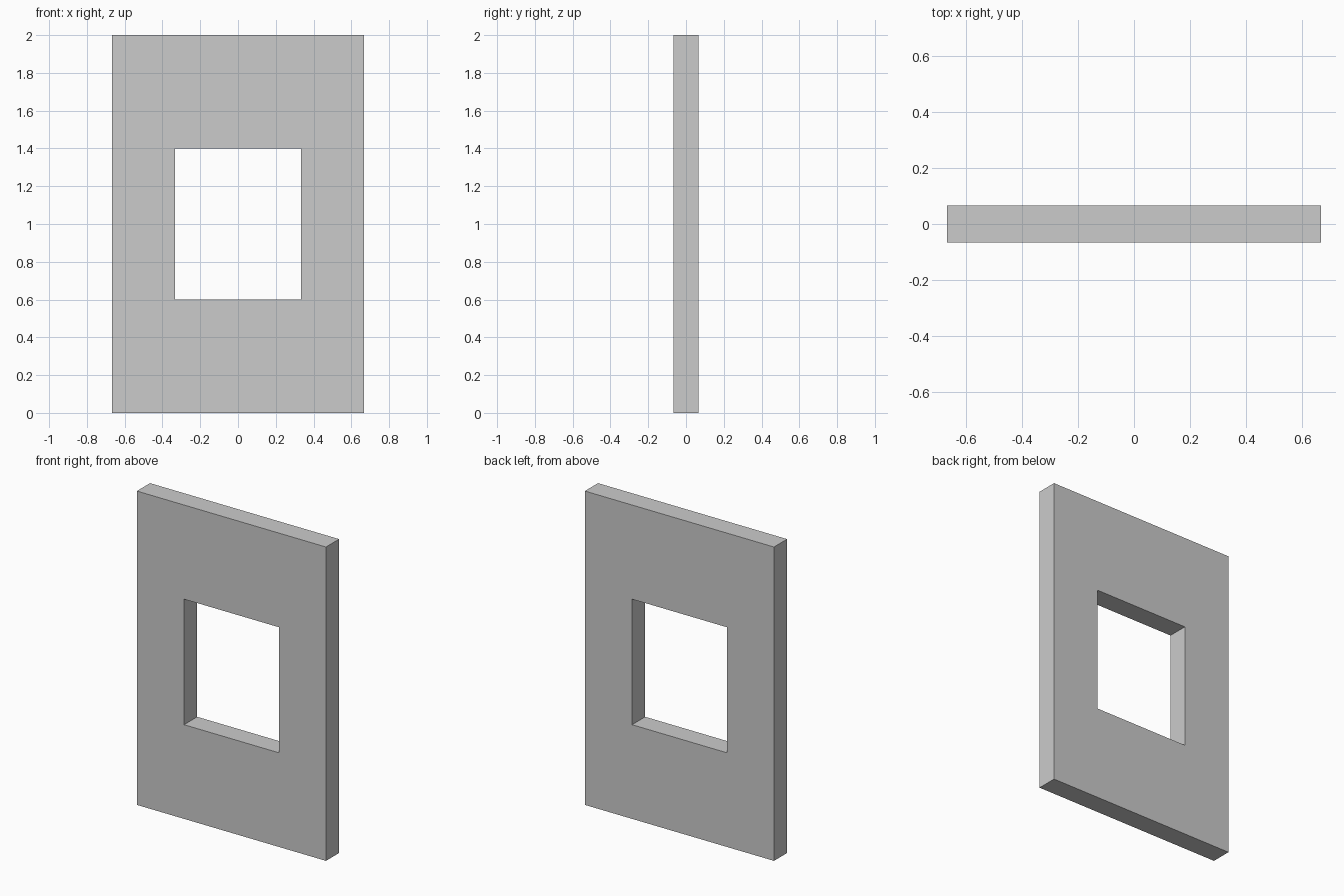
import bpy
import bmesh

if "Cube" in bpy.data.objects:
    bpy.data.objects.remove(bpy.data.objects["Cube"])

WIDTH, HEIGHT, DEPTH = 1.333, 2.0, 0.132
HOLE_W, HOLE_BOTTOM, HOLE_TOP = 0.668, 0.6, 1.4


def rectangle(bm, half_w, z0, z1, y):
    corners = [(-half_w, z0), (half_w, z0), (half_w, z1), (-half_w, z1)]
    return [bm.verts.new((x, y, z)) for x, z in corners]


# Wall panel: four mitred front faces around the window opening
bm = bmesh.new()
outer = rectangle(bm, WIDTH / 2, 0, HEIGHT, -DEPTH / 2)
inner = rectangle(bm, HOLE_W / 2, HOLE_BOTTOM, HOLE_TOP, -DEPTH / 2)
for i in range(4):
    j = (i + 1) % 4
    bm.faces.new((outer[i], outer[j], inner[j], inner[i]))

# Extrude to full thickness, keeping the front faces to close the solid
front = bm.faces[:]
result = bmesh.ops.extrude_face_region(bm, geom=front, use_keep_orig=True)
back = [v for v in result["geom"] if isinstance(v, bmesh.types.BMVert)]
bmesh.ops.translate(bm, vec=(0, DEPTH, 0), verts=back)
bmesh.ops.recalc_face_normals(bm, faces=bm.faces[:])

mesh = bpy.data.meshes.new("window_wall")
bm.to_mesh(mesh)
bm.free()
wall = bpy.data.objects.new("window_wall", mesh)
bpy.context.collection.objects.link(wall)
